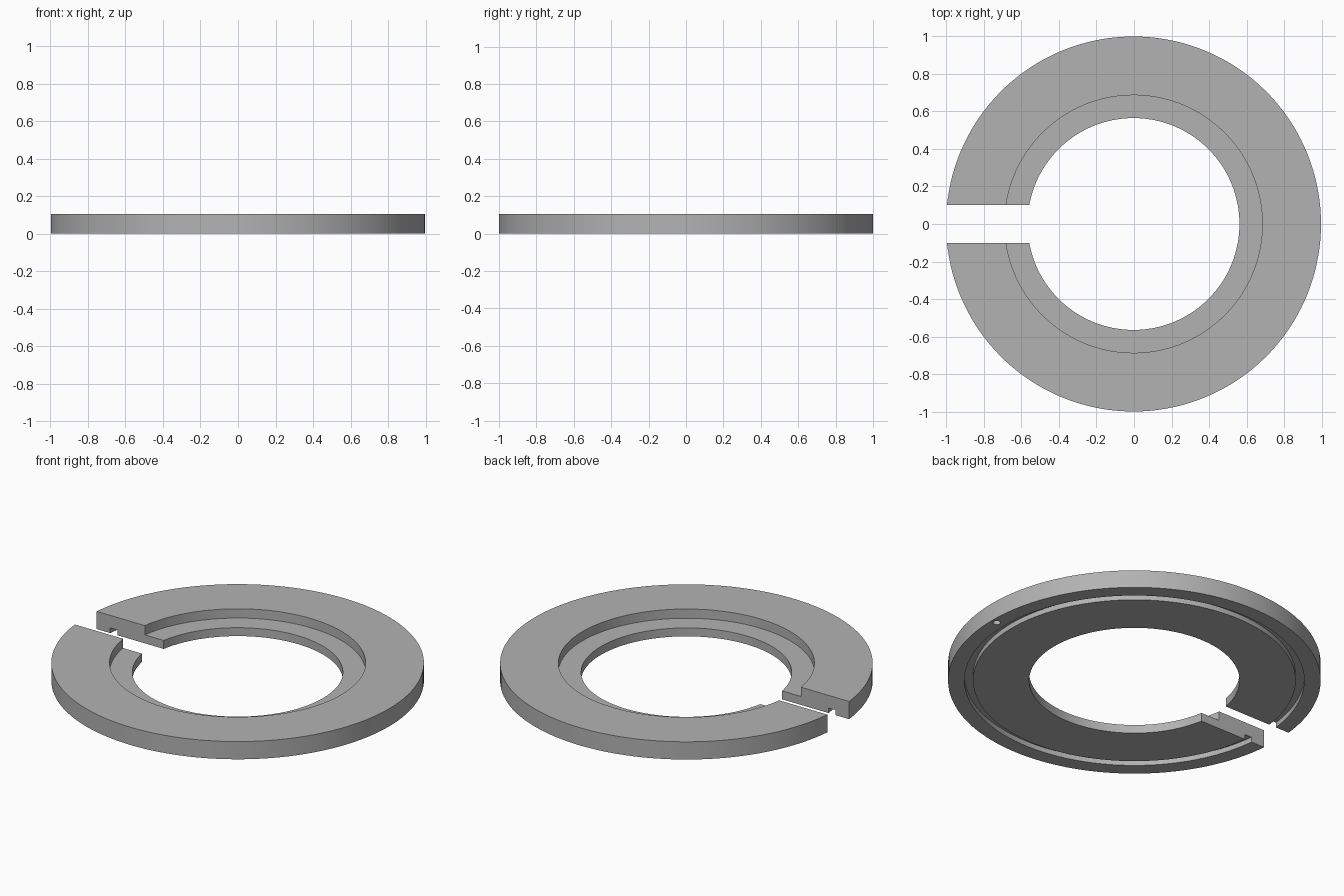
import bpy, bmesh, math

if "Cube" in bpy.data.objects:
    bpy.data.objects.remove(bpy.data.objects["Cube"])

HALF_SLOT = 0.102   # half width of the slot on the -x side
SHIFT = -0.0026     # recentres the ring after the slot trims its left edge
SEGMENTS = 144

grey = bpy.data.materials.new("plain grey")
grey.diffuse_color = (0.45, 0.45, 0.45, 1)
grey.use_nodes = True
grey.node_tree.nodes["Principled BSDF"].inputs["Base Color"].default_value = grey.diffuse_color


def make_object(name, bm):
    bmesh.ops.recalc_face_normals(bm, faces=bm.faces)
    mesh = bpy.data.meshes.new(name)
    bm.to_mesh(mesh)
    bm.free()
    mesh.materials.append(grey)
    ob = bpy.data.objects.new(name, mesh)
    bpy.context.collection.objects.link(ob)
    return ob


# Cross-section (radius, z): stepped bore on top, narrow groove underneath
profile = [(0.565, 0), (0.866, 0), (0.866, 0.03), (0.912, 0.03), (0.912, 0),
           (1.0, 0), (1.0, 0.105), (0.687, 0.105), (0.687, 0.05), (0.565, 0.05)]

# Slotted ring: each radius stops where it meets the parallel slot walls
bm = bmesh.new()
rows = []
for i in range(SEGMENTS + 1):
    t = 2 * i / SEGMENTS - 1
    row = []
    for r, z in profile:
        a = t * (math.pi - math.asin(HALF_SLOT / r))
        row.append(bm.verts.new((r * math.cos(a) + SHIFT, r * math.sin(a), z)))
    rows.append(row)
n = len(profile)
for a, b in zip(rows, rows[1:]):
    for j in range(n):
        k = (j + 1) % n
        bm.faces.new((a[j], a[k], b[k], b[j]))
bm.faces.new(rows[0])
bm.faces.new(rows[-1])
ring = make_object("slotted_ring", bm)

# Small blind hole in the underside rim, opposite the slot
bm = bmesh.new()
bmesh.ops.create_cone(bm, cap_ends=True, segments=24, radius1=0.02, radius2=0.02, depth=0.08)
bmesh.ops.translate(bm, verts=bm.verts, vec=(0.962, 0, 0))
cutter = make_object("hole_cutter", bm)
cutter.hide_render = True

mod = ring.modifiers.new("pin hole", 'BOOLEAN')
mod.operation = 'DIFFERENCE'
mod.solver = 'EXACT'
mod.object = cutter
bpy.context.view_layer.objects.active = ring
ring.select_set(True)
bpy.ops.object.modifier_apply(modifier=mod.name)
bpy.data.objects.remove(cutter)

# Smooth round walls, crisp edges
bpy.ops.object.shade_smooth_by_angle(angle=math.radians(30))
